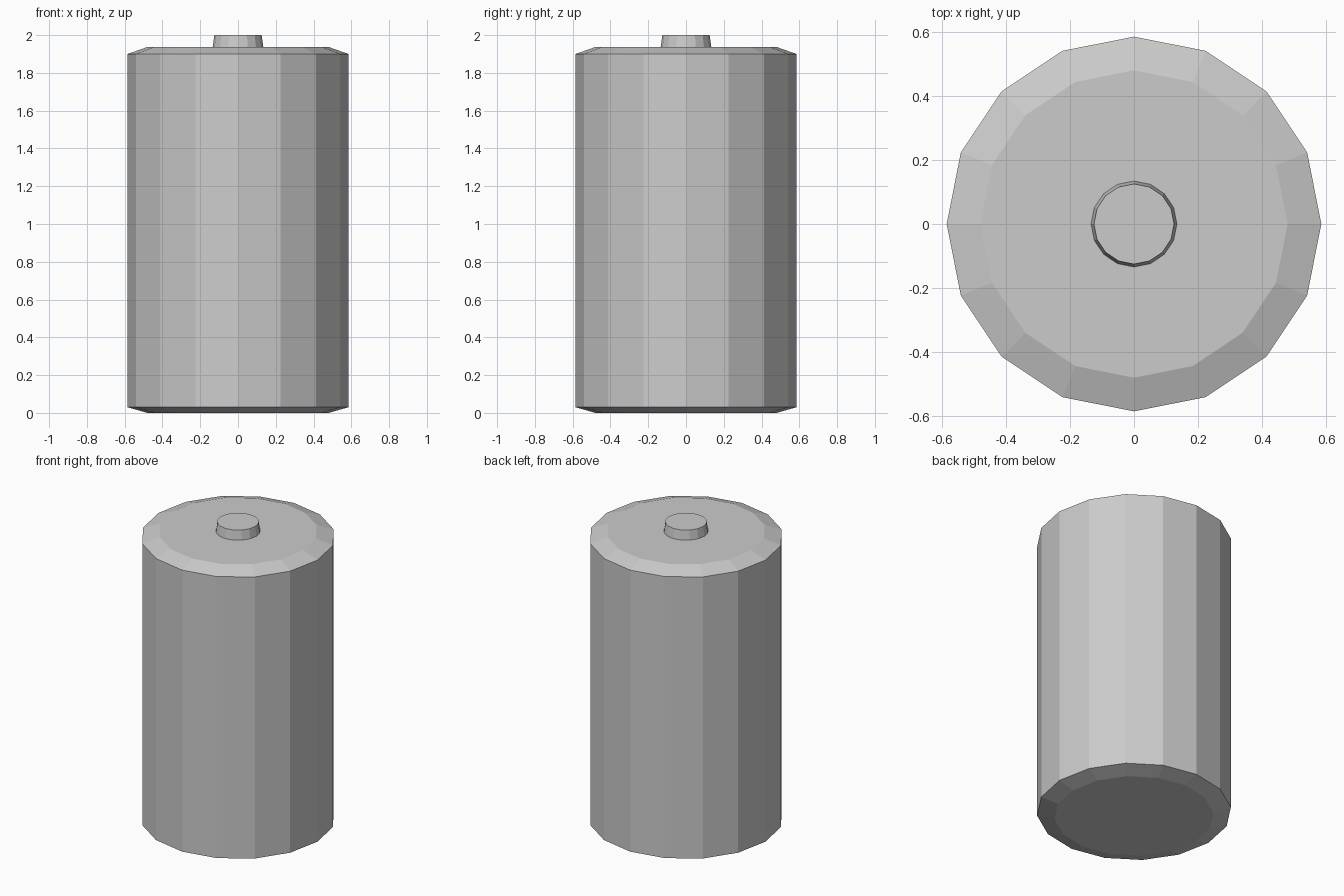
import bpy
import bmesh
from math import cos, sin, tau

SIDES = 16

default = bpy.data.objects.get("Cube")
if default:
    bpy.data.objects.remove(default, do_unlink=True)

# Single plain grey
grey = bpy.data.materials.new("plain_grey")
grey.use_nodes = True
colour = (0.6, 0.6, 0.6, 1)
grey.diffuse_color = colour
grey.node_tree.nodes["Principled BSDF"].inputs["Base Color"].default_value = colour


def lathe(name, profile):
    """Turn (radius, height) points, listed bottom to top, into a capped solid."""
    bm = bmesh.new()
    rings = [[bm.verts.new((r * cos(tau * i / SIDES), r * sin(tau * i / SIDES), z))
              for i in range(SIDES)] for r, z in profile]
    for low, high in zip(rings, rings[1:]):
        for i in range(SIDES):
            j = (i + 1) % SIDES
            bm.faces.new((low[i], low[j], high[j], high[i]))
    bm.faces.new(rings[0][::-1])
    bm.faces.new(rings[-1])
    mesh = bpy.data.meshes.new(name)
    bm.to_mesh(mesh)
    bm.free()
    mesh.materials.append(grey)
    obj = bpy.data.objects.new(name, mesh)
    bpy.context.collection.objects.link(obj)
    return obj


# Cylindrical case with shallow chamfers at both ends
lathe("battery_case", [(0.48, 0), (0.585, 0.03), (0.585, 1.9), (0.48, 1.937)])

# Tapered contact on top
lathe("top_terminal", [(0.135, 1.93), (0.125, 2.0)])
